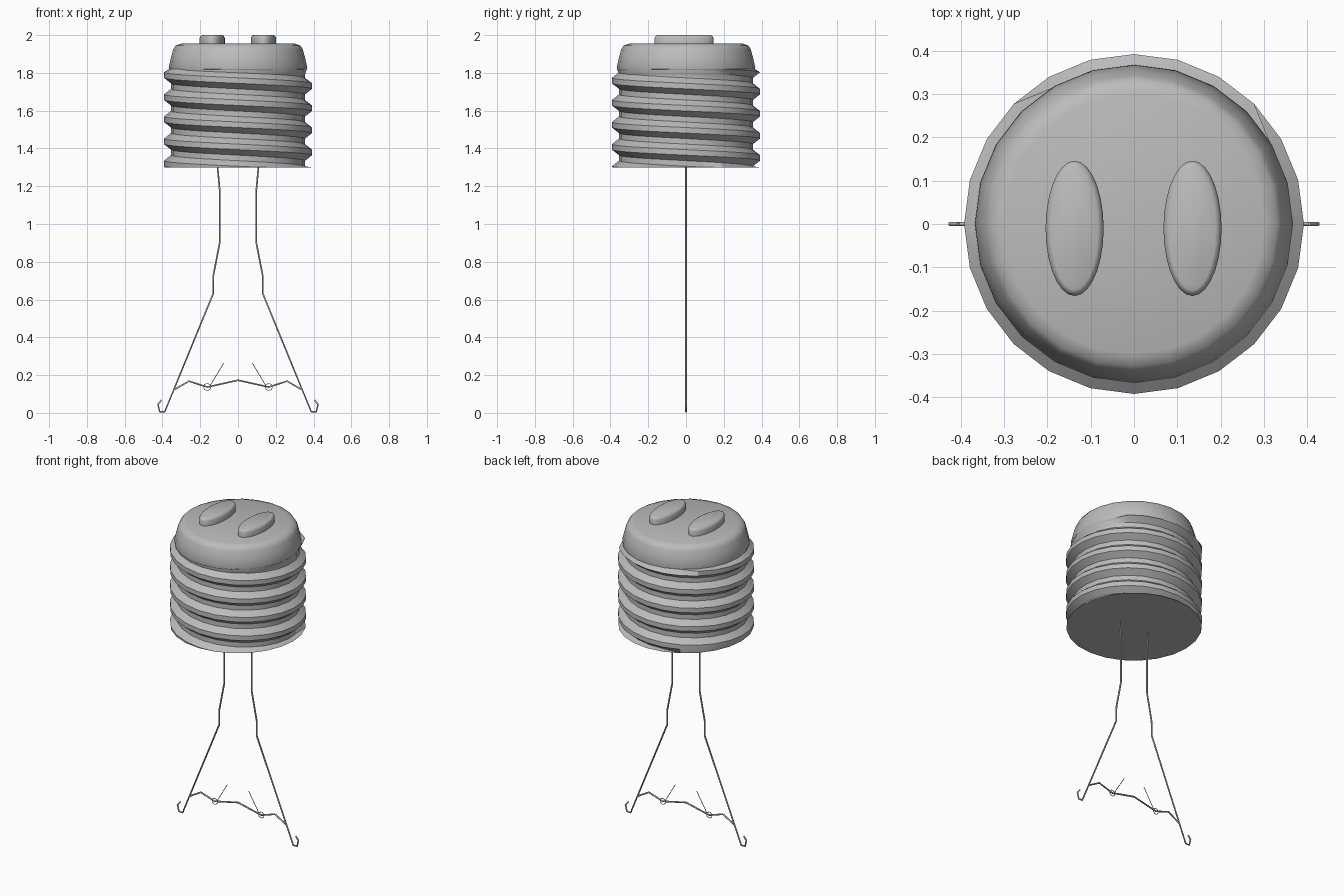
import bpy, bmesh
from math import sin, cos, pi, radians

cube = bpy.data.objects.get("Cube")
if cube:
    bpy.data.objects.remove(cube)

grey = bpy.data.materials.new("plain_grey")
grey.use_nodes = True
grey.diffuse_color = (0.5, 0.5, 0.5, 1)
grey.node_tree.nodes["Principled BSDF"].inputs["Base Color"].default_value = (0.5, 0.5, 0.5, 1)

SIDES = 24
BASE, THREAD_TOP, PITCH = 1.30, 1.82, 0.117


def add_mesh(name, bm, angle=30):
    bmesh.ops.recalc_face_normals(bm, faces=bm.faces)
    mesh = bpy.data.meshes.new(name)
    bm.to_mesh(mesh)
    bm.free()
    mesh.materials.append(grey)
    obj = bpy.data.objects.new(name, mesh)
    bpy.context.collection.objects.link(obj)
    bpy.ops.object.select_all(action='DESELECT')
    obj.select_set(True)
    bpy.context.view_layer.objects.active = obj
    bpy.ops.object.shade_smooth_by_angle(angle=radians(angle))
    return obj


def loft(bm, rings):
    """Join closed rings of points and cap both ends."""
    loops = [[bm.verts.new(p) for p in ring] for ring in rings]
    n = len(loops[0])
    for a, b in zip(loops, loops[1:]):
        for i in range(n):
            j = (i + 1) % n
            bm.faces.new((a[i], a[j], b[j], b[i]))
    bm.faces.new(loops[0])
    bm.faces.new(loops[-1])


def ring(rx, ry, z, n, x=0, y=0):
    return [(x + rx * cos(2 * pi * i / n), y + ry * sin(2 * pi * i / n), z) for i in range(n)]


# Screw thread: a stepped profile that drops one pitch per turn
profile = [(0.0, 0.392), (0.25, 0.392), (0.5, 0.355), (0.75, 0.355)]
bm = bmesh.new()
columns = []
for i in range(SIDES + 1):
    turn = i / SIDES
    column = []
    for k in range(-4, 28):
        step, r = profile[k % 4]
        z = BASE + PITCH * (k // 4 + step - turn + 0.55)
        if z <= BASE:
            z, r = BASE, 0.39
        elif z >= THREAD_TOP:
            z, r = THREAD_TOP, 0.365
        column.append(bm.verts.new((r * cos(2 * pi * turn), r * sin(2 * pi * turn), z)))
    columns.append(column)
for a, b in zip(columns, columns[1:]):
    for k in range(len(a) - 1):
        bm.faces.new((a[k], b[k], b[k + 1], a[k + 1]))
bmesh.ops.remove_doubles(bm, verts=bm.verts, dist=0.0005)
bmesh.ops.holes_fill(bm, edges=[e for e in bm.edges if e.is_boundary], sides=0)
add_mesh("screw_thread", bm)

# Rounded cap above the thread
bm = bmesh.new()
loft(bm, [ring(r, r, z, SIDES) for r, z in
          ((0.355, 1.79), (0.367, 1.83), (0.355, 1.88), (0.343, 1.925), (0.33, 1.945), (0.30, 1.955))])
add_mesh("base_cap", bm, 40)

# Two oval contacts
for side, x in (("left", 0.135), ("right", -0.137)):
    bm = bmesh.new()
    loft(bm, [ring(0.067 - d, 0.156 - d, z, 28, x, -0.01)
              for d, z in ((0, 1.95), (0, 1.985), (0.006, 1.996), (0.014, 2.0))])
    add_mesh(side + "_contact", bm, 40)


def wire(name, points, radius, closed=False):
    curve = bpy.data.curves.new(name, 'CURVE')
    curve.dimensions = '3D'
    curve.bevel_depth = radius
    curve.bevel_resolution = 1
    curve.use_fill_caps = True
    spline = curve.splines.new('POLY')
    spline.points.add(len(points) - 1)
    for p, (x, z) in zip(spline.points, points):
        p.co = (x, 0, z, 1)
    spline.use_cyclic_u = closed
    curve.materials.append(grey)
    bpy.context.collection.objects.link(bpy.data.objects.new(name, curve))


# Lead wires with hooked ends, and thin filament supports with eyelets
lead = [(0.109, 1.31), (0.097, 1.18), (0.097, 0.90), (0.132, 0.72), (0.132, 0.63),
        (0.388, 0.006), (0.414, 0.006), (0.424, 0.045), (0.405, 0.068)]
for side, s in (("left", 1), ("right", -1)):
    wire(side + "_lead_wire", [(s * x, z) for x, z in lead], 0.005)
    wire(side + "_support", [(s * 0.075, 0.265), (s * 0.148, 0.143)], 0.002)
    wire(side + "_eyelet", [(s * 0.163 + 0.019 * cos(pi * i / 5), 0.137 + 0.019 * sin(pi * i / 5))
                            for i in range(10)], 0.002, True)

# Zigzag filament between the leads
half = [(0.34, 0.122), (0.26, 0.168), (0.163, 0.137)]
wire("filament", [(-x, z) for x, z in half] + [(0, 0.173)] + half[::-1], 0.005)
